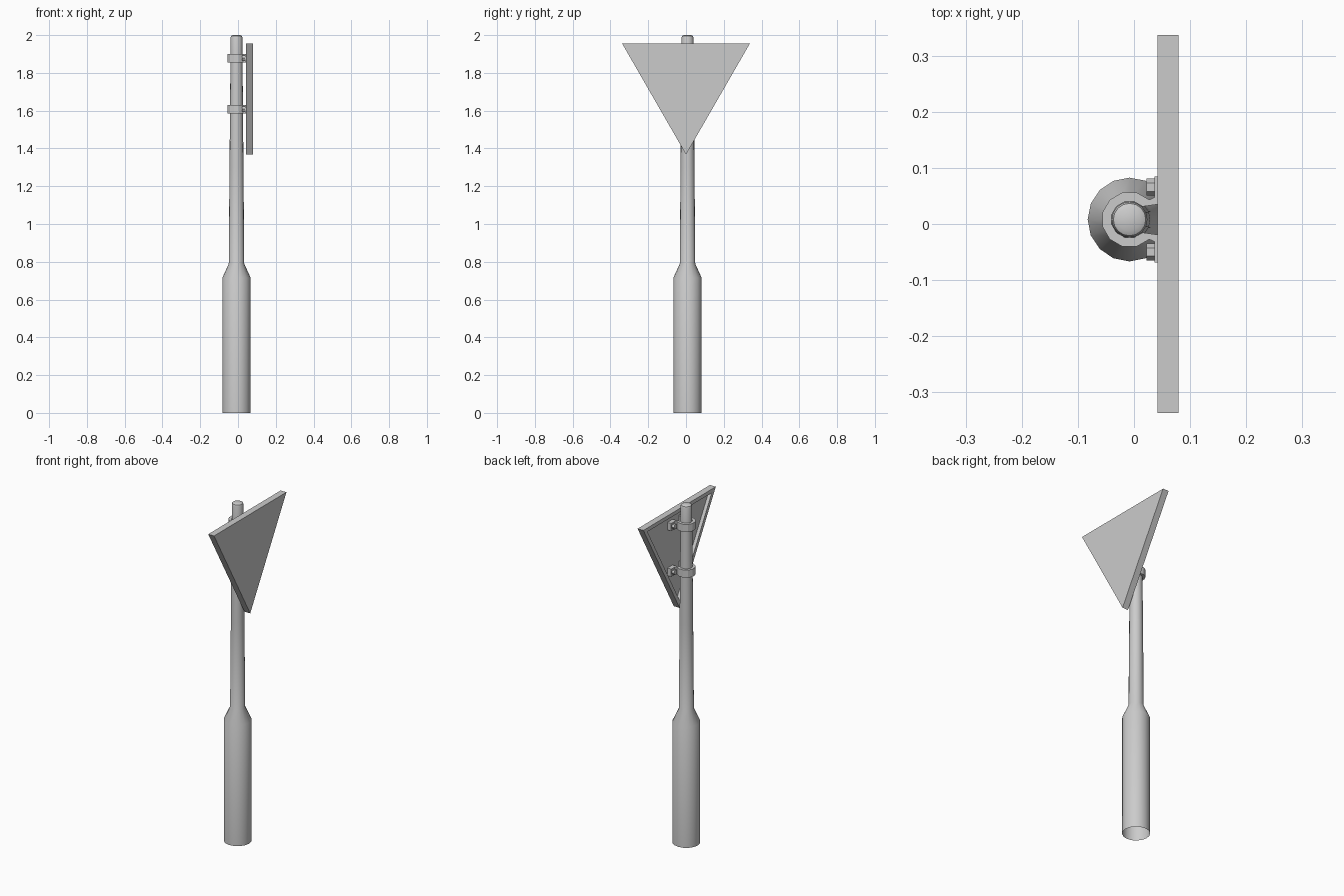
import bpy, bmesh, math
from mathutils import Vector

if "Cube" in bpy.data.objects:
    bpy.data.objects.remove(bpy.data.objects["Cube"])

PX, PY = -0.008, 0.008   # pole axis


def finish(name, bm, smooth=False):
    bmesh.ops.recalc_face_normals(bm, faces=bm.faces[:])
    me = bpy.data.meshes.new(name)
    bm.to_mesh(me)
    bm.free()
    ob = bpy.data.objects.new(name, me)
    bpy.context.collection.objects.link(ob)
    if smooth:
        bpy.ops.object.select_all(action='DESELECT')
        ob.select_set(True)
        bpy.context.view_layer.objects.active = ob
        bpy.ops.object.shade_smooth_by_angle(angle=math.radians(30))
    return ob


def lathe(name, profile, sides, cap_top=True):
    bm = bmesh.new()
    rings = [[bm.verts.new((PX + r * math.cos(2 * math.pi * i / sides),
                            PY + r * math.sin(2 * math.pi * i / sides), z))
              for i in range(sides)] for r, z in profile]
    for a, b in zip(rings, rings[1:]):
        for i in range(sides):
            j = (i + 1) % sides
            bm.faces.new((a[i], a[j], b[j], b[i]))
    if cap_top:
        bm.faces.new(rings[-1])
    return finish(name, bm, True)


def strip(name, outer, inner, z, h):
    """Band between two matching outlines, extruded in z."""
    bm = bmesh.new()
    o = [bm.verts.new((x, y, z - h / 2)) for x, y in outer]
    n = [bm.verts.new((x, y, z - h / 2)) for x, y in inner]
    for i in range(len(o) - 1):
        bm.faces.new((o[i], o[i + 1], n[i + 1], n[i]))
    ext = bmesh.ops.extrude_face_region(bm, geom=bm.faces[:])
    bmesh.ops.translate(bm, vec=(0, 0, h),
                        verts=[v for v in ext['geom'] if isinstance(v, bmesh.types.BMVert)])
    return finish(name, bm)


def bolt(name, x0, x1, y, z, r, sides):
    bpy.ops.mesh.primitive_cylinder_add(vertices=sides, radius=r, depth=x1 - x0,
                                        location=((x0 + x1) / 2, y, z),
                                        rotation=(0, math.pi / 2, 0))
    bpy.context.object.name = name


# Pole: wide open-bottomed base sleeve, shoulder, slightly tapering shaft
lathe("pole", [(0.075, 0), (0.075, 0.715), (0.041, 0.79), (0.037, 1.3),
               (0.032, 1.86), (0.032, 1.985), (0.029, 1.995), (0.02, 2.0)], 16)

# Sign: triangular tray, flat front (+x), recessed back
bm = bmesh.new()
tri = [(-0.338, 1.955), (0.338, 1.955), (0, 1.368)]
center = Vector((0, 1.759))


def tri_ring(x, inset):
    k = 1 - inset / 0.196
    return [bm.verts.new((x, *(center + (Vector(p) - center) * k))) for p in tri]


rings = [tri_ring(0.08, 0), tri_ring(0.042, 0), tri_ring(0.042, 0.022), tri_ring(0.062, 0.022)]
bm.faces.new(rings[0])
bm.faces.new(rings[-1])
for a, b in zip(rings, rings[1:]):
    for i in range(3):
        j = (i + 1) % 3
        bm.faces.new((a[i], a[j], b[j], b[i]))
finish("sign_plate", bm)

# Clamps: ring around the pole with flared arms and flanges, bolted to the sign
angles = [math.radians(45 + 270 * i / 9) for i in range(10)]
outer = [(PX + 0.05 * math.cos(a), PY + 0.05 * math.sin(a)) for a in angles]
inner = [(PX + 0.033 * math.cos(a), PY + 0.033 * math.sin(a)) for a in angles]
outer = [(0.037, PY + 0.077), (0.037, PY + 0.04)] + outer + [(0.037, PY - 0.04), (0.037, PY - 0.077)]
inner = [(0.063, PY + 0.077), (0.063, PY + 0.03)] + inner + [(0.063, PY - 0.03), (0.063, PY - 0.077)]
for tag, z in (("upper", 1.878), ("lower", 1.608)):
    strip(tag + "_clamp", outer, inner, z, 0.045)
    for side, s in (("left", 1), ("right", -1)):
        bolt(f"{tag}_{side}_bolt_head", 0.022, 0.038, PY + s * 0.058, z, 0.015, 6)
